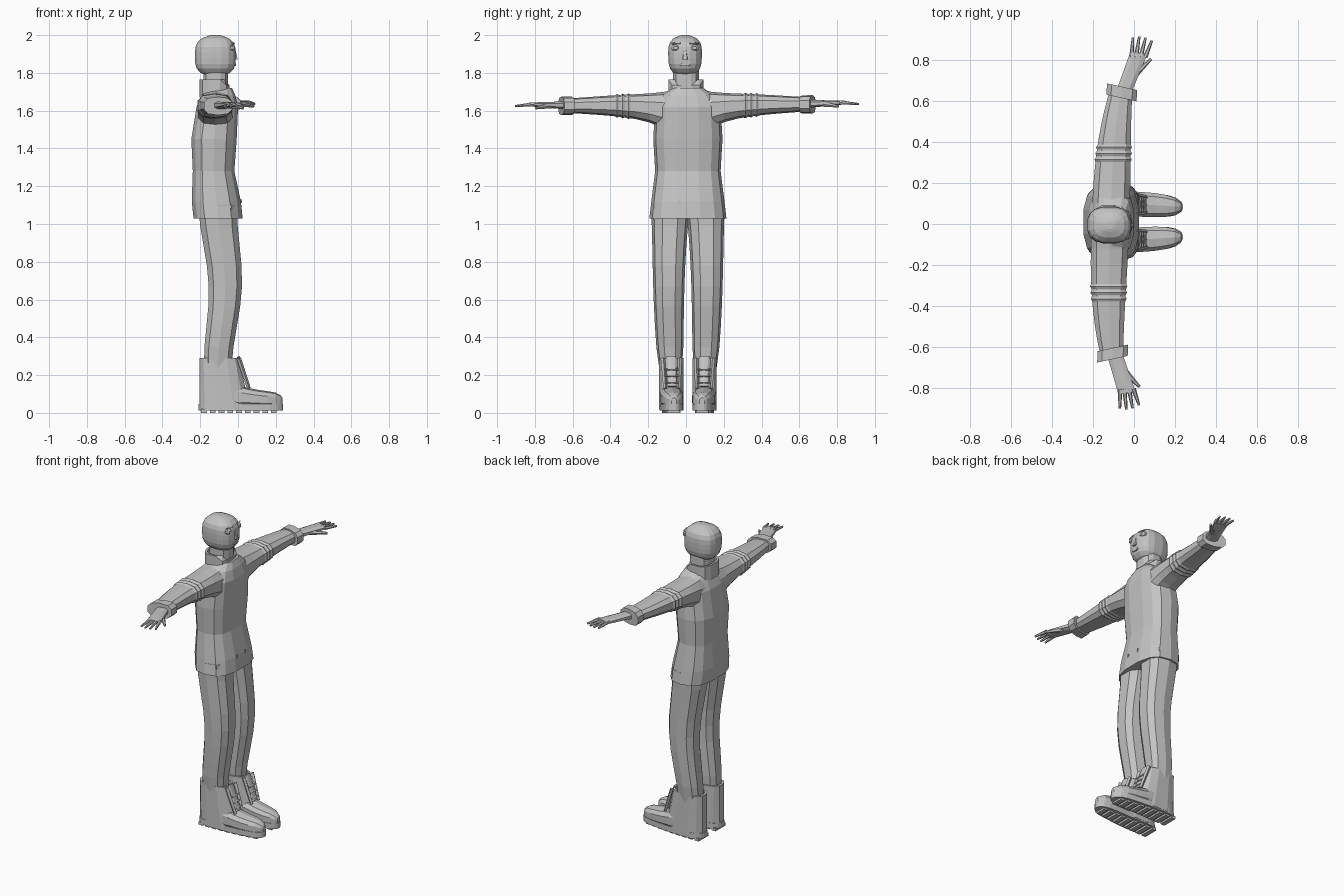
import bpy, bmesh, math
from mathutils import Vector

if "Cube" in bpy.data.objects:
    bpy.data.objects.remove(bpy.data.objects["Cube"])

grey = bpy.data.materials.new("plain grey")
grey.use_nodes = True
grey.diffuse_color = (0.55, 0.55, 0.55, 1)
grey.node_tree.nodes["Principled BSDF"].inputs["Base Color"].default_value = grey.diffuse_color

MIDDLE = 0.01  # body centre line in y


def centred(point):
    return point + Vector((0, MIDDLE, 0))


def skin(name, rings, place=centred):
    """Join matching rings of points into a closed, flat-shaded part."""
    bm = bmesh.new()
    rows = [[bm.verts.new(place(Vector(point))) for point in ring] for ring in rings]
    for lower, upper in zip(rows, rows[1:]):
        for i in range(len(lower)):
            bm.faces.new((lower[i - 1], lower[i], upper[i], upper[i - 1]))
    bm.faces.new(rows[0])
    bm.faces.new(rows[-1])
    bmesh.ops.recalc_face_normals(bm, faces=bm.faces)
    mesh = bpy.data.meshes.new(name)
    bm.to_mesh(mesh)
    bm.free()
    mesh.materials.append(grey)
    part = bpy.data.objects.new(name, mesh)
    bpy.context.collection.objects.link(part)


def section(axis, position, mid_a, half_a, mid_b, half_b, sides, tilt):
    """Rounded-box outline across an axis; four sides give a plain box."""
    def rounded(value):
        limit = math.cos(math.pi / sides)
        return math.copysign((abs(value) / limit) ** 0.75, value)

    ring = []
    for i in range(sides):
        angle = math.tau * (i + 0.5) / sides
        a = half_a * rounded(math.cos(angle))
        b = half_b * rounded(math.sin(angle))
        along = position - tilt * a
        a, b = a + mid_a, b + mid_b
        ring.append({"x": (along, a, b), "y": (a, along, b), "z": (a, b, along)}[axis])
    return ring


def sweep(name, axis, rows, sides=12, place=centred, tilt=0):
    skin(name, [section(axis, *row, sides, tilt) for row in rows], place)


def steps(start, end, count, ease=False):
    """Positions along a part, each with its fraction of the way."""
    for i in range(count + 1):
        t = i / count
        if ease:
            t = (1 - math.cos(math.pi * t)) / 2
        yield start + (end - start) * t, t


def tube(name, start, end, thick, thin, place, sides=6, flat=1):
    """Straight tapered rod between two points."""
    start, end = Vector(start), Vector(end)
    across = (end - start).cross(Vector((0, 0, 1))).normalized()
    up = across.cross(end - start).normalized() * flat
    angles = [math.tau * i / sides for i in range(sides)]
    skin(name, [[centre + (across * math.cos(a) + up * math.sin(a)) * radius for a in angles]
                for centre, radius in ((start, thick), (end, thin))], place)


# jacket body: height, half depth, half width
jacket = ((1.03, 0.13, 0.2), (1.12, 0.13, 0.19), (1.28, 0.11, 0.17), (1.45, 0.12, 0.18),
          (1.62, 0.11, 0.17), (1.68, 0.09, 0.14), (1.72, 0.07, 0.08))
sweep("jacket", "z", [(z, 0.016 * math.cos(z * 7) - 0.115, depth, 0, width)
                      for z, depth, width in jacket], 14)
for side in (-1, 1):
    sweep("pocket_slit", "x", [(x, side * 0.043, 0.003, 1.12, 0.01) for x in (0.01, 0.02)], 4)


# upright collar, dipping at the throat
def dip(point):
    if point.z > 1.74 and point.x > -0.07:
        point.z -= 0.03
    return point


outer = [(z, -0.125, 0.08, 0, 0.093) for z in (1.67, 1.72, 1.765)]
inner = [(z, -0.125, 0.067, 0, 0.08) for z in (1.765, 1.72)]
sweep("collar", "z", outer + inner, place=dip)
sweep("neck", "z", [(z, -0.117, 0.065, 0, 0.068) for z in (1.69, 1.83)], place=dip)

# head: rounded skull that narrows toward the chin
skull = []
for z, t in steps(1.785, 2, 11, True):
    bulge = max(0.2, (1 - abs(1.95 * t - 0.95) ** 3.5) ** 0.5 if t < 1 else 0)
    skull.append((z, -0.12, 0.108 * bulge, 0, bulge * (0.086 + 0.006 * t)))


def on_face(point):
    return point - Vector((0, MIDDLE / 2, 0))


sweep("head", "z", skull, 16, on_face)

# facial details
sweep("nose", "z", [(z, -0.025, 0.024 - 0.014 * t, 0, 0.017 - 0.01 * t)
                    for z, t in steps(1.87, 1.93, 2)], 6, on_face)
sweep("mouth", "x", [(x, 0, 0.031 - 0.008 * t, 1.843, 0.007)
                     for x, t in steps(-0.03, -0.01, 2)], 8, on_face)
for side in (-1, 1):
    sweep("eye", "x", [(x, side * 0.049, 0.022 - 0.01 * t ** 4, 1.932, 0.016 - 0.008 * t ** 4)
                       for x, t in steps(-0.04, -0.016, 3)], 10, on_face)
    tube("brow", (-0.03, side * 0.07, 1.955), (-0.02, side * 0.025, 1.957), 0.004, 0.005, on_face, 4)

for side, label in ((1, "left_"), (-1, "right_")):
    def limb(point):
        return Vector((point.x, MIDDLE + side * point.y, point.z))

    def reach(point):
        # arms turn slightly about the spine
        y = side * point.y
        return Vector((point.x + 0.035 * y, y + MIDDLE / 2, point.z + 0.006 * y))

    def tread_place(point):
        # feet turn slightly inward
        turn = 0.06 * max(0, point.x)
        return limb(point + Vector((0, 0.088 - turn, 0)))

    # trouser leg, bowed forward at the knee and full at the hip
    leg = []
    for z, t in steps(0.24, 1.1, 8):
        bow = math.sin(math.pi * t)
        half = 0.058 + 0.03 * t ** 0.5 + 0.012 * t ** 5
        leg.append((z, 0.04 * bow ** 2 - 0.107, 0.073 + 0.03 * t, 0.092 + 0.009 * bow, half))
    sweep(label + "trouser_leg", "z", leg, 10, limb)

    # sleeve, deep at the armpit and tapering to the wrist
    def sleeve(y, puff=0):
        t = (y - 0.05) / 0.6
        deep = (1 - t) ** 6
        return (y, 0.03 * t ** 3 - 0.115, 0.092 - 0.037 * t * t + puff,
                1.63 - 0.045 * (1 - t) ** 4, 0.075 - 0.04 * t + 0.05 * deep + puff)

    sweep(label + "sleeve", "y", [sleeve(y) for y, t in steps(0.05, 0.64, 8)], 10, reach)
    for fold in (0.31, 0.34, 0.37):
        sweep(label + "elbow_fold", "y", [sleeve(fold + shift, 0.006 - abs(shift) / 2)
                                          for shift in (-0.014, 0, 0.014)], 10, reach)
    cuff = [(y, -0.082, 0.074 * swell, 1.629, 0.047 * swell)
            for y in (0.61, 0.665) for swell in (0.8, 1)]
    cuff[2:] = reversed(cuff[2:])
    sweep(label + "cuff", "y", cuff, 10, reach, 0.22)

    # hand, fingers and thumb
    sweep(label + "palm", "y", [(y, 0.067 * t - 0.072, 0.036 + 0.005 * t, 1.632 + 0.006 * t, 0.021 - 0.011 * t)
                                for y, t in steps(0.64, 0.83, 4)], 8, reach, 0.2)
    for k in range(4):
        tip = 0.91 - 0.005 * (k - 1) ** 2
        tube(label + "finger", (0.022 * k - 0.04, 0.81, 1.639), (0.031 * k - 0.037, tip, 1.63),
             0.012, 0.006, reach)
    tube(label + "thumb", (-0.03, 0.715, 1.633), (0.055, 0.8, 1.618), 0.018, 0.007, reach)

    # boot shaft with a hollow rim
    shaft = [(z, -0.07 - 0.03 * t, 0.133 - 0.028 * t, 0, 0.064) for z, t in steps(0.02, 0.29, 4)]
    shaft += [(z, -0.1, 0.09, 0, 0.054) for z in (0.29, 0.26)]
    sweep(label + "boot_shaft", "z", shaft, 12, tread_place)

    # boot toe, low and pointed
    toe = []
    for x, t in steps(-0.02, 0.235, 8, True):
        top = 0.11 + 0.04 * (1 - t) ** 2 - 0.03 * t ** 12
        toe.append((x, 0, 0.059 * (1.05 - t ** 4) ** 0.5, top / 2 + 0.012, top / 2 - 0.012))
    sweep(label + "boot_toe", "x", toe, 10, tread_place)

    # sole with cross treads
    sole = []
    for x, t in steps(-0.208, 0.238, 12, True):
        round_end = (1.04 - (2 * t - 1) ** 6) ** 0.5
        sole.append((x, 0, (0.066 - 0.014 * t) * round_end, 0.03, 0.018))
    sweep(label + "sole", "x", sole, 4, tread_place)
    for x, t in steps(-0.18, 0.19, 8):
        sweep(label + "tread", "z", [(z, x, 0.015, 0, 0.05 - 0.016 * t ** 2) for z in (0, 0.02)],
              4, tread_place)

    # tongue, flaps and laces on the front of the boot
    tube(label + "tongue", (0.002, 0, 0.298), (0.055, 0, 0.14), 0.026, 0.026, tread_place, 8, 0.3)
    for edge in (-1, 1):
        tube(label + "lace_flap", (0.004, edge * 0.045, 0.29), (0.058, edge * 0.036, 0.13),
             0.012, 0.01, tread_place, 4)
    for z, t in steps(0.16, 0.23, 2):
        x = 0.055 - 0.022 * t
        tube(label + "lace", (x, -0.036, z), (x, 0.036, z), 0.005, 0.005, tread_place, 4)
